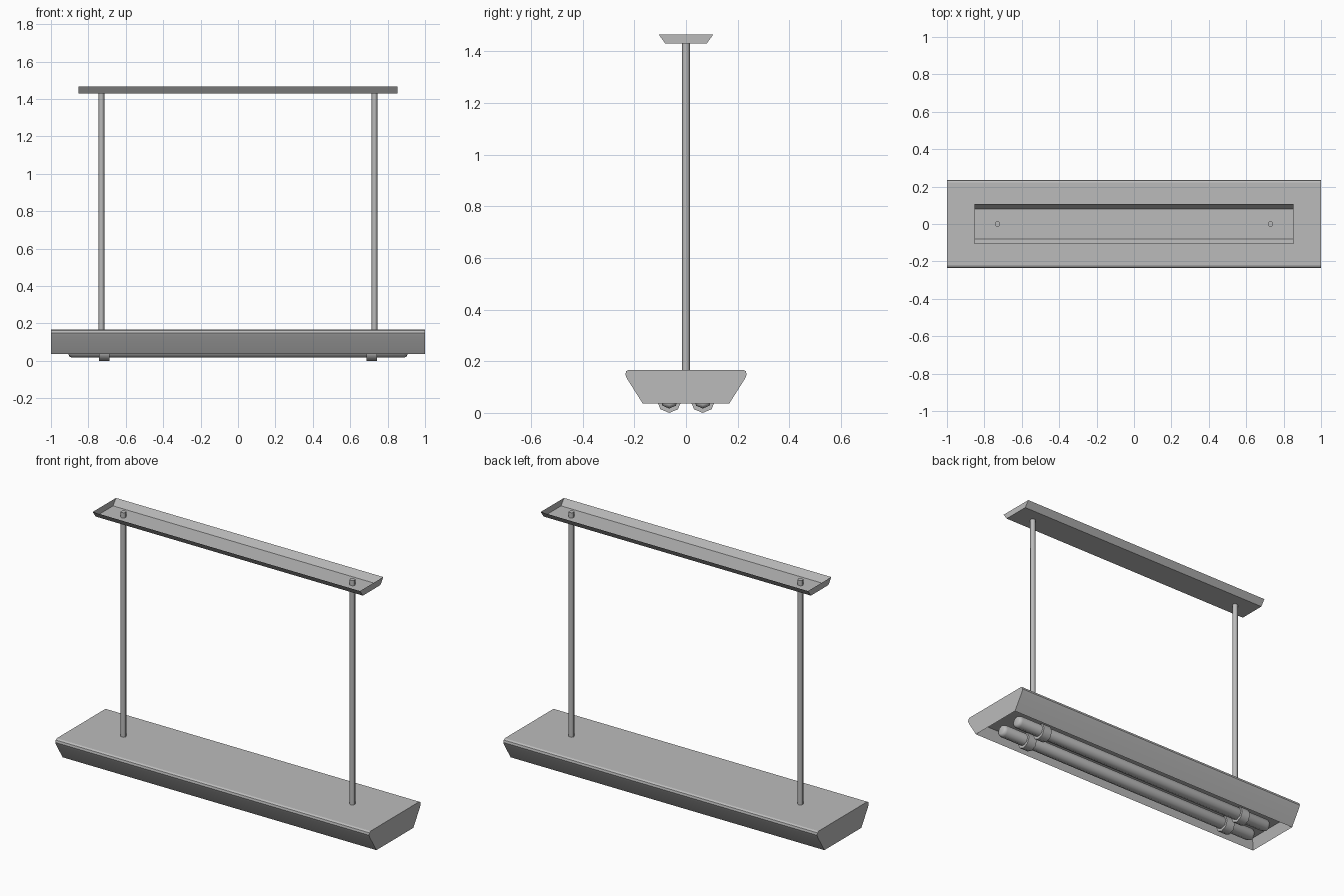
import bpy
import bmesh
from math import pi
from mathutils import Matrix

cube = bpy.data.objects.get("Cube")
if cube:
    bpy.data.objects.remove(cube)

grey = bpy.data.materials.new("satin grey")
grey.use_nodes = True
GREY = (0.5, 0.5, 0.5, 1)
grey.diffuse_color = GREY
grey.node_tree.nodes["Principled BSDF"].inputs["Base Color"].default_value = GREY


def finish(name, bm, angle=None):
    bmesh.ops.recalc_face_normals(bm, faces=bm.faces)
    mesh = bpy.data.meshes.new(name)
    bm.to_mesh(mesh)
    bm.free()
    mesh.materials.append(grey)
    obj = bpy.data.objects.new(name, mesh)
    bpy.context.collection.objects.link(obj)
    if angle:
        bpy.ops.object.select_all(action="DESELECT")
        obj.select_set(True)
        bpy.context.view_layer.objects.active = obj
        bpy.ops.object.shade_smooth_by_angle(angle=angle)
    return obj


def prism(profile, half_x):
    """Extrude a mirrored (y, z) half profile along x."""
    bm = bmesh.new()
    loop = profile + [(-y, z) for y, z in reversed(profile)]
    face = bm.faces.new([bm.verts.new((-half_x, y, z)) for y, z in loop])
    ext = bmesh.ops.extrude_face_region(bm, geom=[face], use_keep_orig=True)
    verts = [v for v in ext["geom"] if isinstance(v, bmesh.types.BMVert)]
    bmesh.ops.translate(bm, verts=verts, vec=(2 * half_x, 0, 0))
    bmesh.ops.recalc_face_normals(bm, faces=bm.faces)
    return bm


def facing(bm, direction):
    bm.normal_update()
    return max(bm.faces, key=lambda f: f.normal.z * direction)


def lathe_x(name, profile, centre, sides):
    """Turned part along x from (x, radius) rings, with capped ends."""
    bm = bmesh.new()
    rings = []
    for x, r in profile:
        ring = bmesh.ops.create_circle(bm, segments=sides, radius=r,
                                       matrix=Matrix.Translation((x, 0, 0)) @ Matrix.Rotation(pi / 2, 4, "Y"))
        rings.append(ring["verts"])
    for a, b in zip(rings, rings[1:]):
        for i in range(sides):
            j = (i + 1) % sides
            bm.faces.new((a[i], a[j], b[j], b[i]))
    for ring in (rings[0], rings[-1]):
        bm.faces.new(ring)
    bmesh.ops.translate(bm, verts=bm.verts, vec=centre)
    return finish(name, bm, pi / 3.5)


# Lamp housing with rounded top edges and a recessed underside
bm = prism([(0.168, 0.037), (0.228, 0.132), (0.235, 0.148),
            (0.232, 0.161), (0.222, 0.167)], 1.0)
under = facing(bm, -1)
bmesh.ops.inset_region(bm, faces=[under], thickness=0.025)
bmesh.ops.translate(bm, verts=under.verts, vec=(0, 0, 0.065))
finish("lamp_housing", bm, pi / 6)

# Ceiling tray, a thin shell open at the top
bm = prism([(0.08, 1.43), (0.106, 1.466)], 0.852)
bmesh.ops.delete(bm, geom=[facing(bm, 1)], context="FACES_ONLY")
finish("ceiling_tray", bm)

# Hanging rods, ending just above the tray floor
for side, x in (("left", 0.73), ("right", -0.73)):
    bm = bmesh.new()
    bmesh.ops.create_cone(bm, cap_ends=True, segments=8, radius1=0.015, radius2=0.015,
                          depth=1.32, matrix=Matrix.Translation((x, 0, 0.8)))
    finish(side + "_rod", bm, pi / 3.5)

# Two tubes, each held by a pair of collars
for row, y in (("front", -0.065), ("back", 0.065)):
    half = [(0.905, 0.022), (0.9, 0.032), (0.885, 0.036)]
    lathe_x(row + "_tube", half + [(-x, r) for x, r in reversed(half)],
            (0, y, 0.053), 8)
    for side, x in (("left", 0.715), ("right", -0.715)):
        lathe_x(row + "_" + side + "_collar", [(-0.028, 0.048), (0.028, 0.048)],
                (x, y, 0.048), 8)
